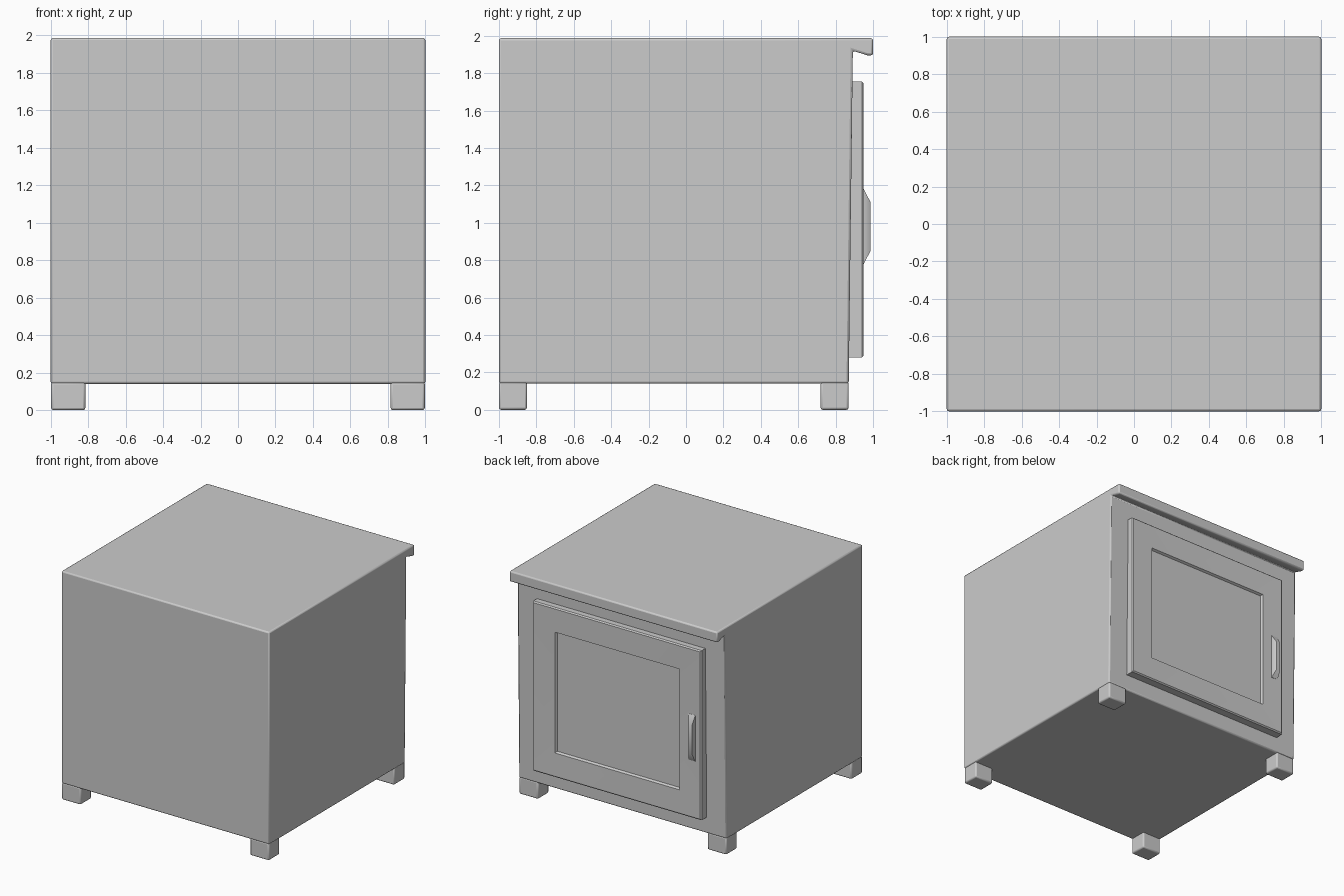
import bpy, bmesh

if "Cube" in bpy.data.objects:
    bpy.data.objects.remove(bpy.data.objects["Cube"])


def finish(name, bm, bevel=0.0):
    bmesh.ops.recalc_face_normals(bm, faces=bm.faces)
    me = bpy.data.meshes.new(name)
    bm.to_mesh(me)
    bm.free()
    ob = bpy.data.objects.new(name, me)
    bpy.context.collection.objects.link(ob)
    if bevel:
        mod = ob.modifiers.new("soft_edges", 'BEVEL')
        mod.width = bevel
        mod.segments = 2
        mod.limit_method = 'ANGLE'
    bpy.ops.object.select_all(action='DESELECT')
    bpy.context.view_layer.objects.active = ob
    ob.select_set(True)
    bpy.ops.object.shade_smooth_by_angle(angle=0.6)
    return ob


def extrude_profile(name, yz, x0, x1, bevel):
    """Extrude a side profile of (y, z) points from x0 to x1."""
    bm = bmesh.new()
    a = [bm.verts.new((x0, y, z)) for y, z in yz]
    b = [bm.verts.new((x1, y, z)) for y, z in yz]
    bm.faces.new(a)
    bm.faces.new(b)
    for i in range(len(yz)):
        j = (i + 1) % len(yz)
        bm.faces.new((a[i], a[j], b[j], b[i]))
    return finish(name, bm, bevel)


def rings(name, loops, bevel=0.0):
    """Stack rectangles (x0, x1, z0, z1, y) into a closed shape."""
    bm = bmesh.new()
    rs = [[bm.verts.new(p) for p in ((x0, y, z0), (x1, y, z0), (x1, y, z1), (x0, y, z1))]
          for x0, x1, z0, z1, y in loops]
    for p, q in zip(rs, rs[1:]):
        for i in range(4):
            j = (i + 1) % 4
            bm.faces.new((p[i], p[j], q[j], q[i]))
    bm.faces.new(rs[0])
    bm.faces.new(rs[-1])
    return finish(name, bm, bevel)


# Cabinet body with the overhanging top lip
extrude_profile("cabinet_body",
                [(-1, .14), (.87, .14), (.892, 1.92), (.97, 1.895),
                 (1, 1.895), (1, 1.987), (-1, 1.987)], -1, 1, .012)

# Door with a shallow recessed panel
rings("door", [(-.81, .81, .28, 1.755, .86),
               (-.81, .81, .28, 1.755, .94),
               (-.80, .80, .29, 1.745, .95),
               (-.60, .60, .49, 1.54, .945),
               (-.59, .59, .50, 1.53, .925)])

# Door handle, tapering outwards
rings("door_handle", [(-.755, -.69, .78, 1.18, .94),
                      (-.755, -.69, .78, 1.18, .95),
                      (-.75, -.715, .85, 1.11, .987)])

# Four feet
for side, sx in (("right", 1), ("left", -1)):
    for end, y0, y1 in (("front", -1, -.85), ("back", .72, .87)):
        xs = sorted((sx * .815, sx * .997))
        extrude_profile(f"{end}_{side}_foot",
                        [(y0, 0), (y1, 0), (y1, .15), (y0, .15)], xs[0], xs[1], .012)
